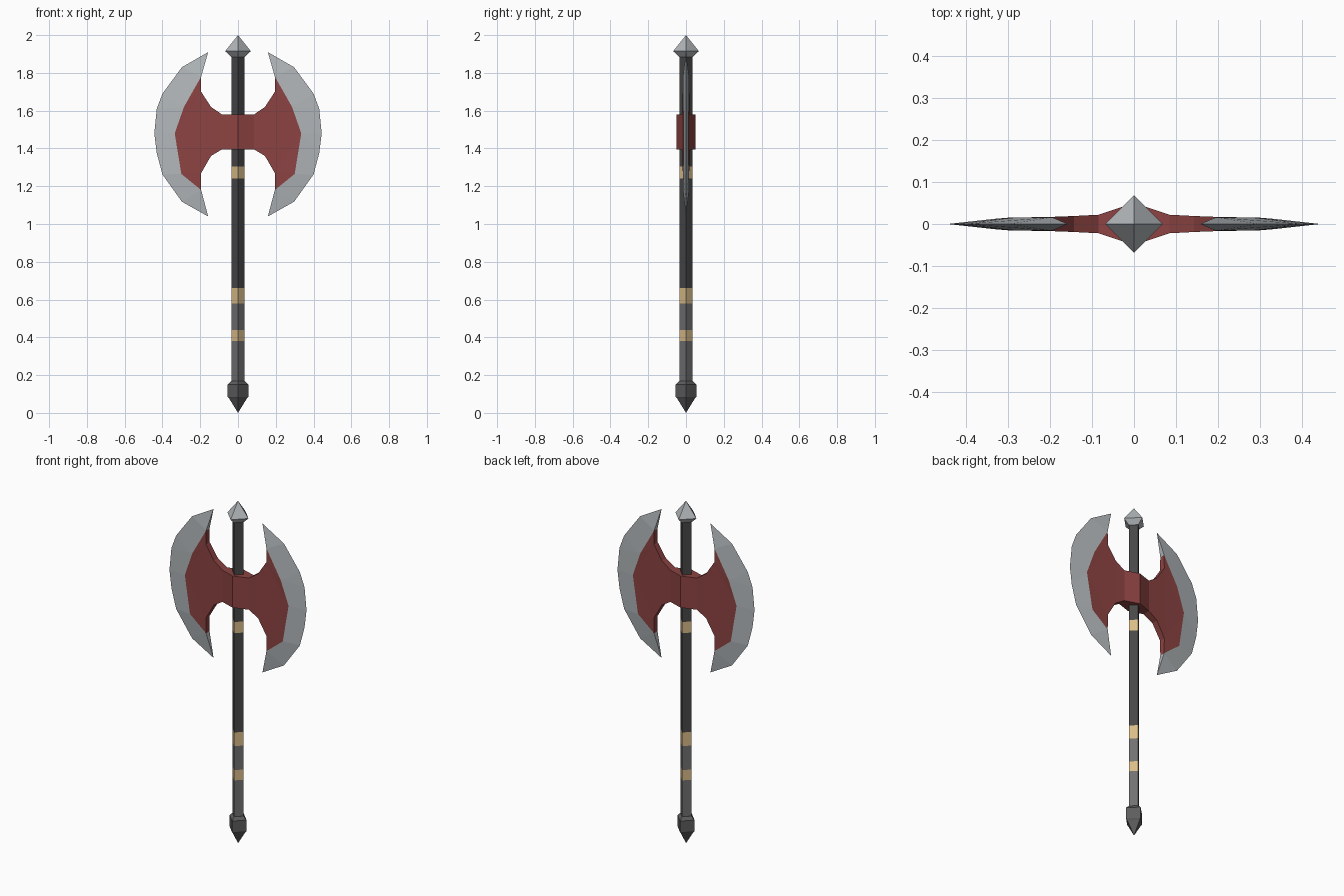
import bpy, bmesh, math

if "Cube" in bpy.data.objects:
    bpy.data.objects.remove(bpy.data.objects["Cube"])


def material(name, rgb):
    m = bpy.data.materials.new(name)
    lin = [((c / 255 + 0.055) / 1.055) ** 2.4 for c in rgb]
    m.diffuse_color = (*lin, 1)
    m.use_nodes = True
    m.node_tree.nodes["Principled BSDF"].inputs["Base Color"].default_value = m.diffuse_color
    return m


black = material("black wood", (72, 72, 72))
grey = material("grey grip", (113, 113, 113))
iron = material("dark iron", (93, 93, 93))
gold = material("gold", (218, 188, 136))
red = material("red", (140, 67, 66))
steel = material("steel", (178, 183, 186))


def finish(name, bm, mats):
    bmesh.ops.remove_doubles(bm, verts=bm.verts, dist=0.0005)
    bmesh.ops.recalc_face_normals(bm, faces=bm.faces)
    me = bpy.data.meshes.new(name)
    bm.to_mesh(me)
    bm.free()
    for m in mats:
        me.materials.append(m)
    ob = bpy.data.objects.new(name, me)
    bpy.context.collection.objects.link(ob)
    return ob


def diamond_lathe(name, profile, mat):
    """Four-sided turned part, corners on the x and y axes; profile = (radius, z)."""
    bm = bmesh.new()
    rings = [[bm.verts.new((r * math.cos(i * math.pi / 2), r * math.sin(i * math.pi / 2), z))
              for i in range(4)] for r, z in profile]
    for a, b in zip(rings, rings[1:]):
        for i in range(4):
            j = (i + 1) % 4
            bm.faces.new((a[i], a[j], b[j], b[i]))
    for ring, (r, z) in ((rings[0], profile[0]), (rings[-1], profile[-1])):
        if r > 0.001:
            bm.faces.new(ring)
    bmesh.ops.dissolve_degenerate(bm, dist=0.0005, edges=bm.edges)
    return finish(name, bm, [mat])


# Handle sections and bands
R = 0.035
for name, z0, z1, mat in [
        ("lower_grip", 0.16, 0.38, grey), ("lower_band", 0.38, 0.44, gold),
        ("upper_grip", 0.44, 0.58, grey), ("middle_band", 0.58, 0.66, gold),
        ("shaft", 0.66, 1.24, black), ("upper_band", 1.24, 1.305, gold),
        ("shaft_top", 1.305, 1.89, black)]:
    diamond_lathe(name, [(R, z0), (R, z1)], mat)

# Pommel and top spike
diamond_lathe("pommel", [(0, 0.0), (0.046, 0.075), (0.055, 0.085), (0.055, 0.15), (0.036, 0.168)], iron)
diamond_lathe("top_spike", [(0.036, 1.885), (0.068, 1.915), (0, 2.0)], steel)

# Double axe head: points are (x, half thickness, z) for one quarter
top = [(0, .05, 1.58), (.085, .022, 1.58), (.143, .019, 1.62), (.195, .017, 1.70)]
bot = [(0, .05, 1.395), (.085, .022, 1.395), (.143, .019, 1.36), (.195, .017, 1.27)]
inner = [(.195, .016, 1.78), (.286, .015, 1.62), (.335, .012, 1.48), (.30, .015, 1.265), (.195, .016, 1.18)]
edge = [(x, 0, z) for x, z in [(.158, 1.91), (.297, 1.83), (.40, 1.69), (.43, 1.61), (.443, 1.48),
                               (.43, 1.375), (.40, 1.262), (.297, 1.118), (.158, 1.04)]]
t, b, n, e = top, bot, inner, edge
red_faces = [(t[i], t[i + 1], b[i + 1], b[i]) for i in range(3)]
red_faces += [(t[3], n[0], n[1]), (t[3], n[1], n[2]), (t[3], n[2], b[3]),
              (b[3], n[2], n[3]), (b[3], n[3], n[4])]
steel_faces = [(n[0], e[0], e[1]), (n[0], e[1], e[2], n[1]), (n[1], e[2], e[3]),
               (n[1], e[3], e[4], n[2]), (n[2], e[4], e[5]), (n[2], e[5], e[6], n[3]),
               (n[3], e[6], e[7], n[4]), (n[4], e[7], e[8])]


def back(p):
    return (p[0], -p[1], p[2])


# Rims joining the front and back sheets
rims = []
for path in (top + [inner[0]], bot + [inner[4]]):
    rims += [(p, q, back(q), back(p)) for p, q in zip(path, path[1:])]
tips = [(n[0], back(n[0]), e[0]), (n[4], back(n[4]), e[8])]

bm = bmesh.new()


def add(face, sx, sy, index):
    f = bm.faces.new([bm.verts.new((sx * x, sy * y, z)) for x, y, z in face])
    f.material_index = index


for sx in (1, -1):
    for sy in (1, -1):
        for f in red_faces:
            add(f, sx, sy, 0)
        for f in steel_faces:
            add(f, sx, sy, 1)
    for f in rims:
        add(f, sx, 1, 0)
    for f in tips:
        add(f, sx, 1, 1)
finish("axe_head", bm, [red, steel])
